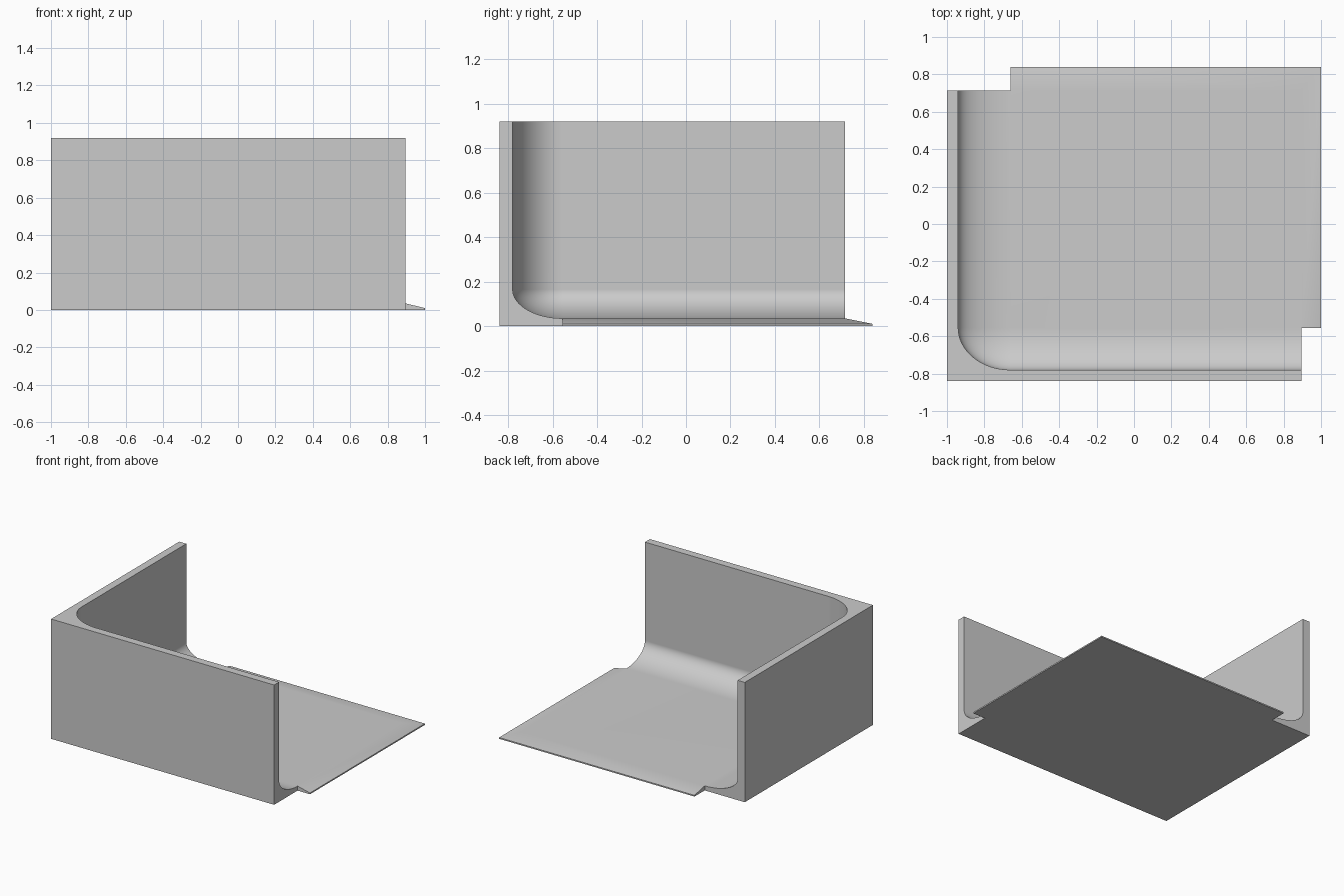
import bpy, bmesh
from mathutils import Vector

if "Cube" in bpy.data.objects:
    bpy.data.objects.remove(bpy.data.objects["Cube"])

X0, Y0, TOP = -1.0, -0.84, 0.92       # outer corner and wall height
X1, Y1, FLOOR = 0.895, 0.715, 0.035   # cut ends of the walls, floor thickness
CORNER = Vector((-0.94, -0.78, FLOOR))   # inner corner
R = Vector((0.28, 0.225, 0.13))          # fillet radius along each axis


def make_object(name, bm):
    bmesh.ops.recalc_face_normals(bm, faces=bm.faces[:])
    mesh = bpy.data.meshes.new(name)
    bm.to_mesh(mesh)
    bm.free()
    obj = bpy.data.objects.new(name, mesh)
    bpy.context.collection.objects.link(obj)
    return obj


def box(lo, hi):
    bm = bmesh.new()
    bmesh.ops.create_cube(bm, size=1)
    for v in bm.verts:
        v.co = [l + (c + 0.5) * (h - l) for l, c, h in zip(lo, v.co, hi)]
    return bm


def boolean(target, tool, operation):
    mod = target.modifiers.new(operation.title(), 'BOOLEAN')
    mod.object, mod.operation, mod.solver = tool, operation, 'EXACT'
    tool.hide_render = True
    bpy.ops.object.modifier_apply(modifier=mod.name)
    bpy.data.objects.remove(tool)


# Solid block from which the corner walls are cut
tray = make_object("corner_tray", box((X0, Y0, 0), (X1, Y1, TOP)))
bpy.context.view_layer.objects.active = tray
tray.select_set(True)

# Floor plate with sloping lips along the two open sides
bm = box((CORNER.x + R.x, CORNER.y + R.y, 0), (1.0, 0.84, 0.01))
top = max(bm.faces, key=lambda f: f.calc_center_median().z)
new = bmesh.ops.extrude_face_region(bm, geom=[top])["geom"]
for v in (g for g in new if isinstance(g, bmesh.types.BMVert)):
    v.co = (min(v.co.x, X1), min(v.co.y, Y1), FLOOR)
bmesh.ops.delete(bm, geom=[top], context='FACES_ONLY')
boolean(tray, make_object("lip_plate", bm), 'UNION')

# Hollow with a rounded inner corner, bevelled in unit space then stretched
end = Vector((1.5, 1.5, 1.5))
bm = box((0, 0, 0), [(e - c) / r for e, c, r in zip(end, CORNER, R)])
inner = min(bm.verts, key=lambda v: v.co.length)
bmesh.ops.bevel(bm, geom=list(inner.link_edges), offset=1.0, segments=16,
                profile=0.5, affect='EDGES', clamp_overlap=False)
for v in bm.verts:
    v.co = CORNER + v.co * R
boolean(tray, make_object("hollow_cutter", bm), 'DIFFERENCE')

# Smooth fillets, crisp edges
bpy.ops.object.shade_smooth_by_angle(angle=0.5)
normals = tray.modifiers.new("Weighted Normal", 'WEIGHTED_NORMAL')
normals.keep_sharp = True
